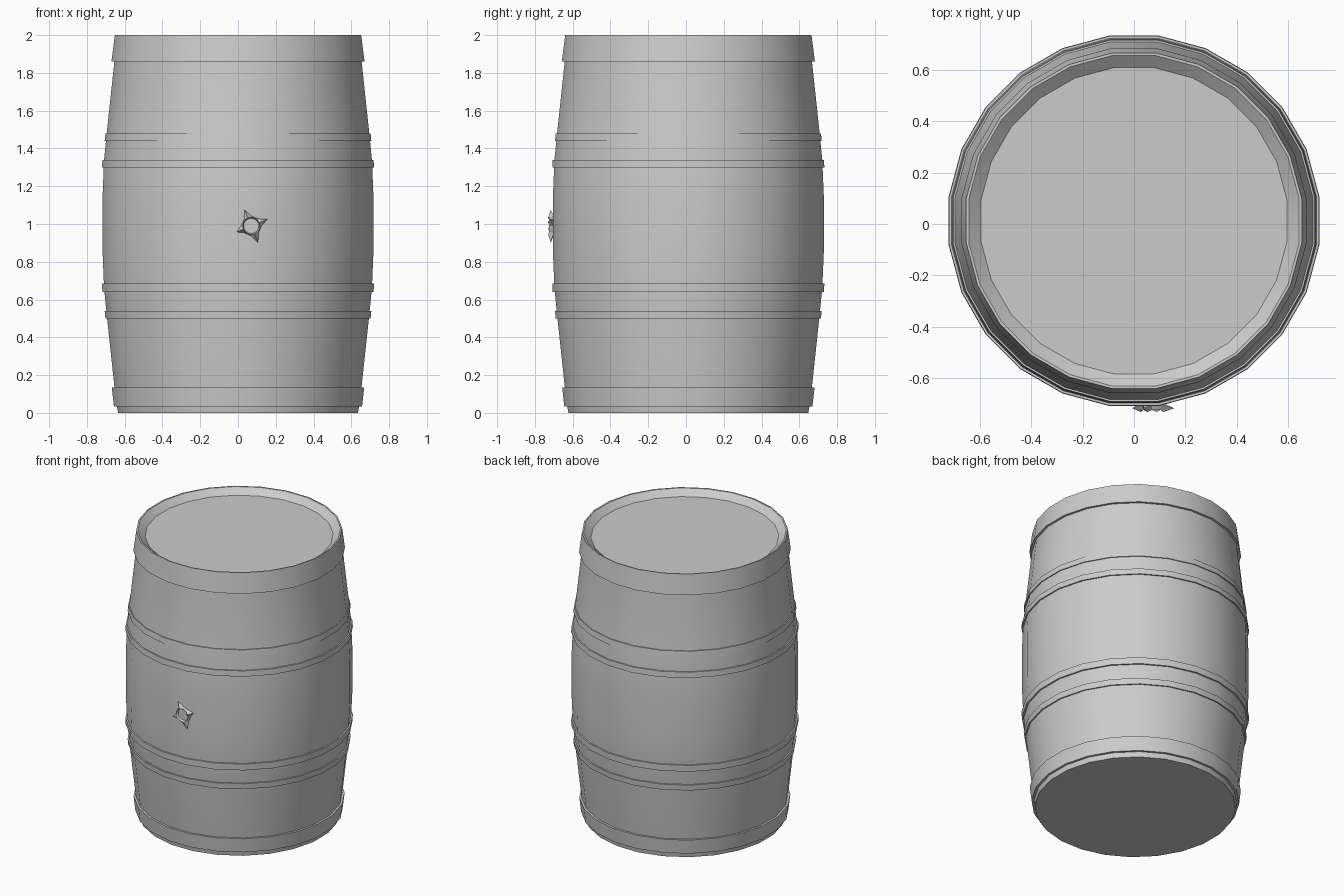
import bpy, bmesh, math

if "Cube" in bpy.data.objects:
    bpy.data.objects.remove(bpy.data.objects["Cube"])

SIDES = 24
CY = 0.0125                      # barrel axis sits slightly behind the origin
K = 1 / math.cos(math.pi / SIDES)


def finish(name, bm, angle=30):
    bmesh.ops.recalc_face_normals(bm, faces=bm.faces)
    me = bpy.data.meshes.new(name)
    bm.to_mesh(me)
    bm.free()
    ob = bpy.data.objects.new(name, me)
    bpy.context.collection.objects.link(ob)
    bpy.ops.object.select_all(action='DESELECT')
    ob.select_set(True)
    bpy.context.view_layer.objects.active = ob
    bpy.ops.object.shade_smooth_by_angle(angle=math.radians(angle))
    return ob


def lathe(name, profile, closed):
    """Turn (half width, z) points around the barrel axis."""
    bm = bmesh.new()
    rings = []
    for r, z in profile:
        rings.append([bm.verts.new((r * K * math.cos((i + .5) * math.tau / SIDES),
                                    CY + r * K * math.sin((i + .5) * math.tau / SIDES), z))
                      for i in range(SIDES)])
    pairs = list(zip(rings, rings[1:] + rings[:1]))
    for a, b in pairs if closed else pairs[:-1]:
        for i in range(SIDES):
            j = (i + 1) % SIDES
            bm.faces.new((a[i], a[j], b[j], b[i]))
    if not closed:
        bm.faces.new(rings[0])
        bm.faces.new(rings[-1])
    return finish(name, bm)


# Barrel body with a recessed lid
lathe("barrel_body", [(.635, 0), (.642, .04), (.654, .135), (.693, .5), (.709, .66), (.717, .85),
                      (.717, 1.15), (.709, 1.34), (.693, 1.5), (.654, 1.865), (.648, 1.999),
                      (.642, 1.999), (.595, 1.96)], False)

# Hoops: bottom z, top z, half width at bottom and top
hoops = {"bottom_hoop": (.035, .135, .657, .668), "lower_outer_hoop": (.5, .54, .702, .706),
         "lower_inner_hoop": (.64, .685, .718, .72), "upper_inner_hoop": (1.3, 1.34, .72, .718),
         "upper_outer_hoop": (1.44, 1.48, .706, .702), "top_hoop": (1.86, 2.0, .67, .652)}
for name, (z0, z1, r0, r1) in hoops.items():
    t = .008 if name == "top_hoop" else .025
    lathe(name, [(r0 - .025, z0), (r0, z0), (r1, z1), (r1 - t, z1)], True)

# Torn splintered hole on the front: raised lip with four bent petals
HX, HZ, SKIN = .07, .99, CY - .717
tips = {3: (.085, 20), 0: (.095, 110), 6: (.09, 290), 9: (.082, 208)}
bm = bmesh.new()
inner, lip, outer = [], [], []
for i in range(16):
    a = i * math.tau / 16 + math.radians(22.5)
    long = i % 4 == 0
    r = (.094, .092, .083, .096)[i // 4] if long else .054 if i % 2 else .05
    y = SKIN - (.012 if long else -.004)
    c, s = math.cos(a), math.sin(a)
    inner.append(bm.verts.new((HX + .04 * c, SKIN - .003, HZ + .04 * s)))
    lip.append(bm.verts.new((HX + .046 * c, SKIN - (.026 if long else .018), HZ + .046 * s)))
    outer.append(bm.verts.new((HX + r * c, y, HZ + r * s)))
for i in range(16):
    j = (i + 1) % 16
    bm.faces.new((inner[i], inner[j], lip[j], lip[i]))
    bm.faces.new((lip[i], lip[j], outer[j], outer[i]))
bm.faces.new(inner)
finish("splintered_hole", bm)
